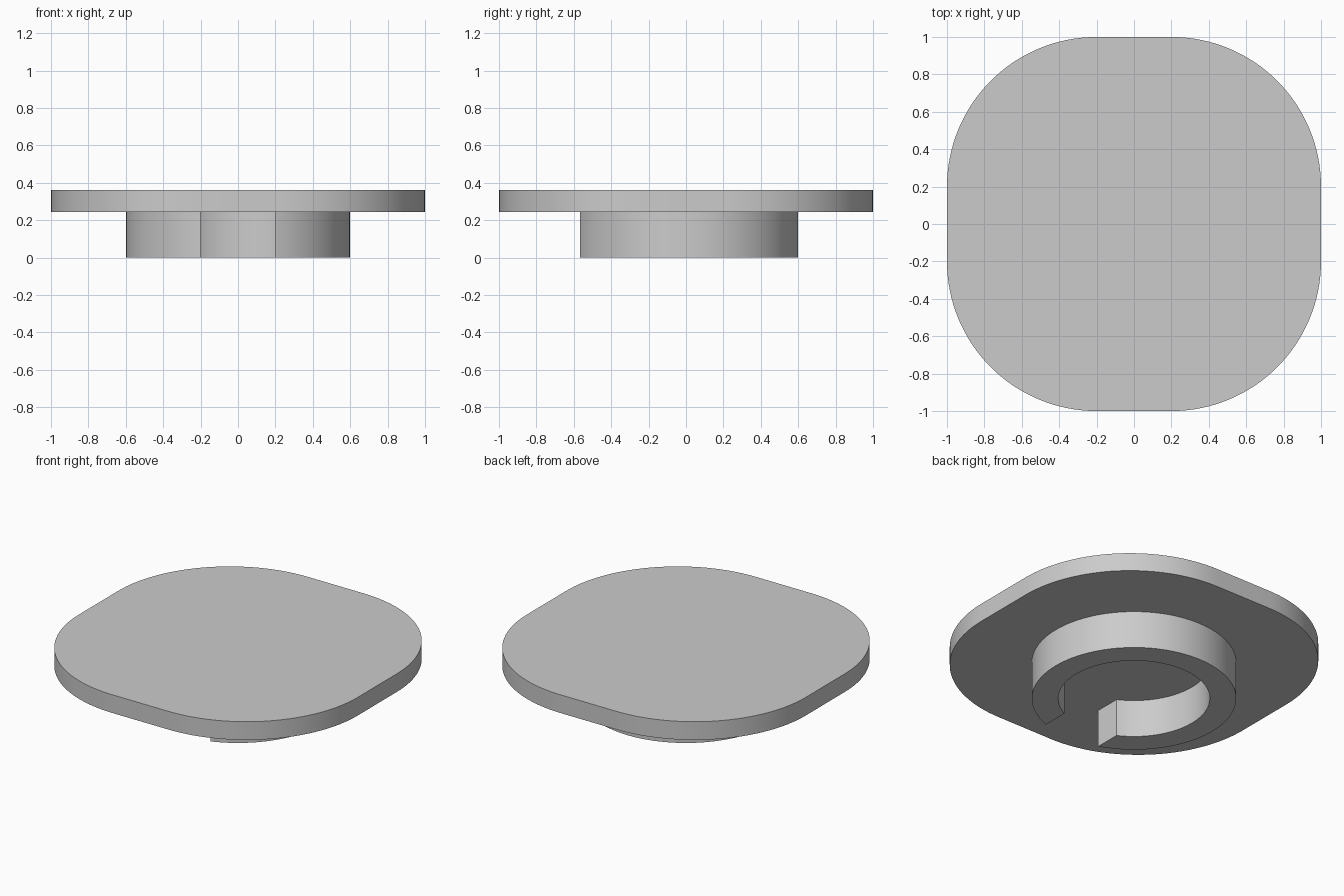
import bpy
import bmesh
from math import asin, acos, cos, sin, pi, radians

cube = bpy.data.objects.get("Cube")
if cube:
    bpy.data.objects.remove(cube)

GREY = (0.6, 0.6, 0.6, 1)
PLATE_BOTTOM, PLATE_TOP = 0.243, 0.361

grey = bpy.data.materials.new("plain grey")
grey.use_nodes = True
grey.diffuse_color = GREY
grey.node_tree.nodes["Principled BSDF"].inputs["Base Color"].default_value = GREY


def arc(cx, cy, radius, start, end, steps):
    angles = [start + (end - start) * i / steps for i in range(steps + 1)]
    return [(cx + radius * cos(a), cy + radius * sin(a)) for a in angles]


def extrude_outline(name, outline, bottom, top):
    """Make a solid prism from a counter-clockwise outline."""
    bm = bmesh.new()
    base = bm.faces.new([bm.verts.new((x, y, bottom)) for x, y in outline])
    result = bmesh.ops.extrude_face_region(bm, geom=[base], use_keep_orig=True)
    lifted = [g for g in result["geom"] if isinstance(g, bmesh.types.BMVert)]
    bmesh.ops.translate(bm, verts=lifted, vec=(0, 0, top - bottom))
    bmesh.ops.recalc_face_normals(bm, faces=bm.faces[:])
    mesh = bpy.data.meshes.new(name)
    bm.to_mesh(mesh)
    bm.free()
    mesh.materials.append(grey)
    obj = bpy.data.objects.new(name, mesh)
    bpy.context.collection.objects.link(obj)
    bpy.ops.object.select_all(action="DESELECT")
    obj.select_set(True)
    bpy.context.view_layer.objects.active = obj
    bpy.ops.object.shade_smooth_by_angle(angle=radians(30))
    return obj


# Top plate: square with large rounded corners
flat, corner = 0.2, 0.8
plate = []
for i, (sx, sy) in enumerate([(1, 1), (-1, 1), (-1, -1), (1, -1)]):
    plate += arc(sx * flat, sy * flat, corner, i * pi / 2, (i + 1) * pi / 2, 32)
extrude_outline("top_plate", plate, PLATE_BOTTOM, PLATE_TOP)

# Open ring underneath, with a straight-sided gap at the front
outer, inner, half_gap = 0.6, 0.445, 0.2
a_out, a_in = asin(half_gap / outer), asin(half_gap / inner)
front = -pi / 2
ring = arc(0, 0, outer, front + a_out, front + 2 * pi - a_out, 96)
ring += arc(0, 0, inner, front + 2 * pi - a_in, front + a_in, 96)
extrude_outline("open_ring", ring, 0, PLATE_BOTTOM)
